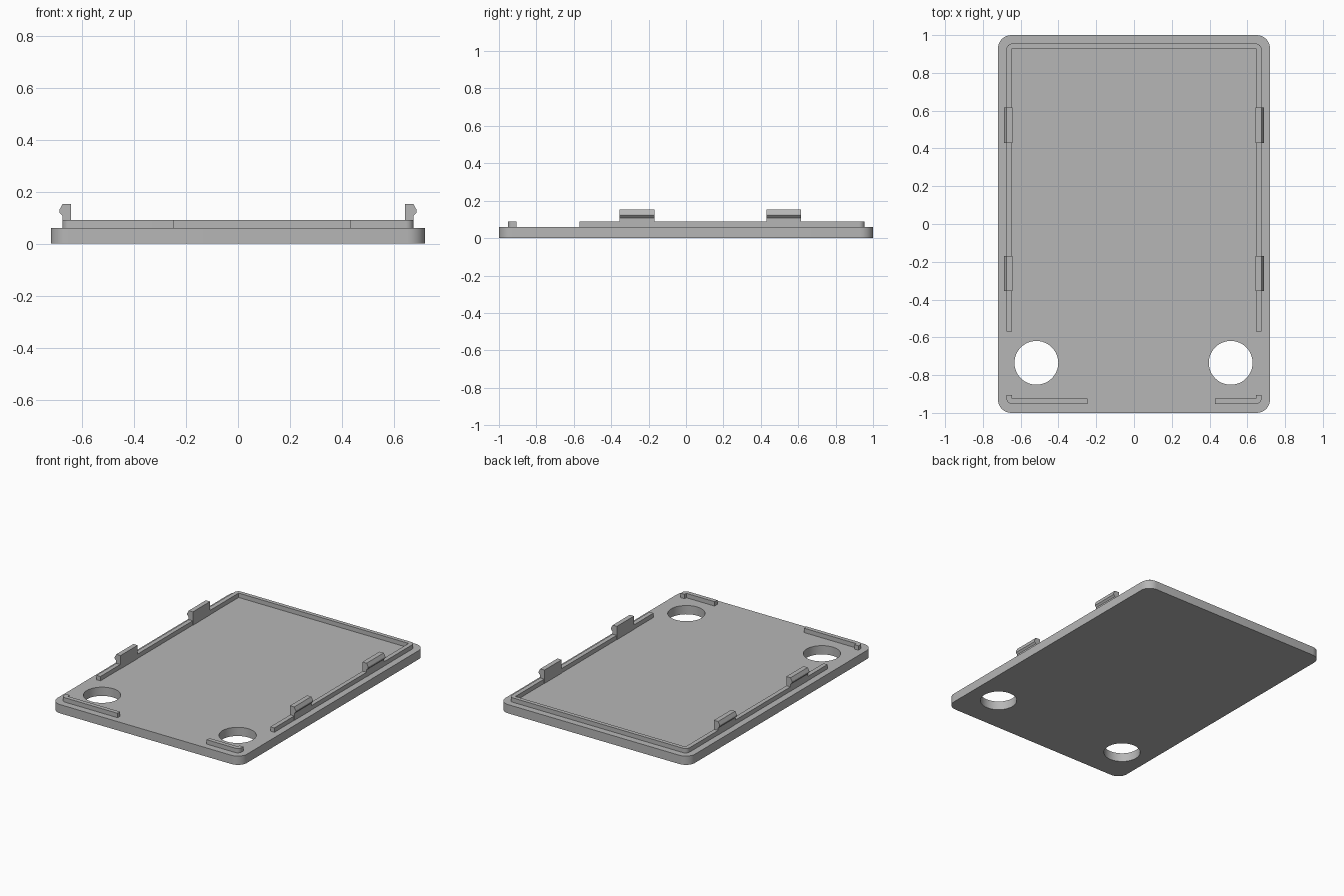
import bpy, bmesh
from math import sin, cos, pi, radians
from mathutils import Matrix

cube = bpy.data.objects.get("Cube")
if cube:
    bpy.data.objects.remove(cube, do_unlink=True)

grey = bpy.data.materials.new("plastic_grey")
grey.use_nodes = True
color = (0.47, 0.47, 0.47, 1)
grey.diffuse_color = color
grey.node_tree.nodes["Principled BSDF"].inputs["Base Color"].default_value = color

BASE, RIM = 0.06, 0.09      # top of the plate, top of the locating rim
OUT, INN = 0.675, 0.645     # outer and inner side faces of the rim


def arc(cx, cy, r, start, steps=8):
    """Quarter turn, counter-clockwise from the start angle in degrees."""
    return [(cx + r * cos(a), cy + r * sin(a))
            for a in (radians(start) + pi / 2 * i / steps for i in range(steps + 1))]


def prism(name, outline, low, high, matrix=None):
    """Extrude a flat outline from low to high, optionally reoriented."""
    bm = bmesh.new()
    face = bm.faces.new([bm.verts.new((x, y, low)) for x, y in outline])
    top = bmesh.ops.extrude_face_region(bm, geom=[face])["geom"]
    bmesh.ops.translate(bm, vec=(0, 0, high - low),
                        verts=[v for v in top if isinstance(v, bmesh.types.BMVert)])
    if matrix:
        bm.transform(matrix)
    bmesh.ops.recalc_face_normals(bm, faces=bm.faces)
    mesh = bpy.data.meshes.new(name)
    bm.to_mesh(mesh)
    bm.free()
    obj = bpy.data.objects.new(name, mesh)
    bpy.context.collection.objects.link(obj)
    mesh.materials.append(grey)
    return obj


def smooth(obj):
    bpy.ops.object.select_all(action="DESELECT")
    obj.select_set(True)
    bpy.context.view_layer.objects.active = obj
    bpy.ops.object.shade_smooth_by_angle(angle=radians(30))


# Base plate with rounded corners
R = 0.07
W, L = 0.72 - R, 1 - R
plate = prism("base_plate", arc(W, L, R, 0) + arc(-W, L, R, 90)
              + arc(-W, -L, R, 180) + arc(W, -L, R, 270), 0, BASE)

# Two round through holes near the front
for side, x in (("right", -0.517), ("left", 0.512)):
    ring = [(x + 0.116 * cos(2 * pi * i / 48), -0.735 + 0.116 * sin(2 * pi * i / 48))
            for i in range(48)]
    cutter = prism(side + "_hole_cutter", ring, -0.1, 0.2)
    cutter.hide_render = True
    cutter.hide_set(True)
    cut = plate.modifiers.new(side + "_hole", "BOOLEAN")
    cut.operation, cut.solver, cut.object = "DIFFERENCE", "EXACT", cutter

# Bake the holes, then remove the cutters
bpy.context.view_layer.update()
baked = bpy.data.meshes.new_from_object(
    plate.evaluated_get(bpy.context.evaluated_depsgraph_get()))
plate.modifiers.clear()
plate.data = baked
for obj in [o for o in bpy.data.objects if o.name.endswith("_cutter")]:
    bpy.data.objects.remove(obj, do_unlink=True)
smooth(plate)

# U-shaped rim along the back and both sides
r = 0.03
rim = prism("back_rim", [(OUT, -0.57)] + arc(OUT - r, 0.955 - r, r, 0)
            + arc(r - OUT, 0.955 - r, r, 90)
            + [(-OUT, -0.57), (-INN, -0.57), (-INN, 0.928), (INN, 0.928), (INN, -0.57)],
            BASE, RIM)
smooth(rim)

# L-shaped rails at the front corners, the right one longer
for name, s, end in (("right_front_rail", -1, 0.247), ("left_front_rail", 1, 0.43)):
    corner = [(x, -y) for x, y in arc(OUT - r, 0.953 - r, r, 0)]
    outline = [(OUT, -0.905)] + corner + [(end, -0.953), (end, -0.924),
                                        (INN, -0.924), (INN, -0.905)]
    smooth(prism(name, [(s * x, y) for x, y in outline], BASE, RIM))

# Snap clips with an outward ridge; profile lies in x-z, extruded along y
upright = Matrix(((1, 0, 0, 0), (0, 0, 1, 0), (0, 1, 0, 0), (0, 0, 0, 1)))
profile = [(INN - 0.002, BASE), (OUT + 0.001, BASE), (OUT + 0.001, 0.108),
           (0.687, 0.12), (0.687, 0.13), (OUT, 0.152), (INN - 0.002, 0.152)]
for side, s in (("right", -1), ("left", 1)):
    for place, y in (("front", -0.262), ("back", 0.523)):
        prism(f"{side}_{place}_clip", [(s * x, z) for x, z in profile],
              y - 0.093, y + 0.093, upright)
